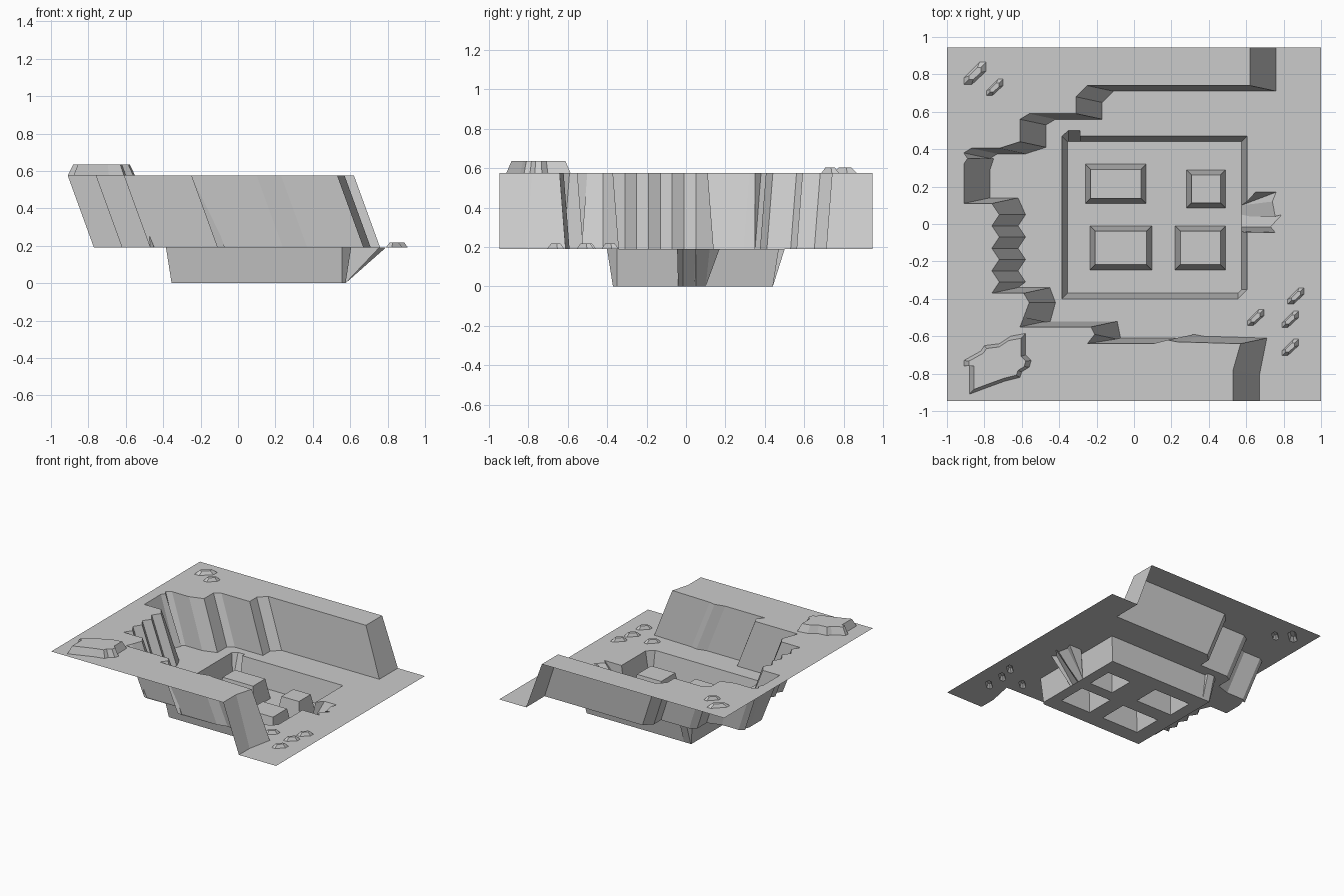
import bpy
import bmesh
from mathutils import Vector

if "Cube" in bpy.data.objects:
    bpy.data.objects.remove(bpy.data.objects["Cube"], do_unlink=True)

stone = bpy.data.materials.new("stone_grey")
stone.use_nodes = True
GREY = (0.6, 0.6, 0.6, 1)
stone.diffuse_color = GREY
stone.node_tree.nodes["Principled BSDF"].inputs["Base Color"].default_value = GREY

# Ground levels
PIT, FLOOR, PLATEAU = 0.0, 0.19, 0.575
EDGE = 0.945


def finish(name, bm):
    """Weld, turn every face of the sheet upward and make the object."""
    bmesh.ops.remove_doubles(bm, verts=bm.verts, dist=0.0005)
    bm.normal_update()
    for face in bm.faces:
        if face.normal.z < 0:
            face.normal_flip()
    mesh = bpy.data.meshes.new(name)
    bm.to_mesh(mesh)
    bm.free()
    mesh.materials.append(stone)
    obj = bpy.data.objects.new(name, mesh)
    bpy.context.collection.objects.link(obj)
    return obj


def add_sheet(bm, z, loops):
    """Flat sheet: the first loop is the border, the others are holes."""
    edges = []
    for loop in loops:
        points = list(dict.fromkeys((round(x, 4), round(y, 4)) for x, y in loop))
        verts = [bm.verts.new((x, y, z)) for x, y in points]
        for i, vert in enumerate(verts):
            edges.append(bm.edges.new((verts[i - 1], vert)))
    bmesh.ops.triangle_fill(bm, use_beauty=True, edges=edges, normal=(0, 0, 1))


def add_wall(bm, lower, z_low, upper, z_high, closed=True):
    """Sloping wall between two outlines with matching points."""
    low = [bm.verts.new((x, y, z_low)) for x, y in lower]
    high = [bm.verts.new((x, y, z_high)) for x, y in upper]
    for i in range(0 if closed else 1, len(low)):
        bm.faces.new((low[i - 1], low[i], high[i], high[i - 1]))


def sheet(name, z, loops):
    bm = bmesh.new()
    add_sheet(bm, z, loops)
    finish(name, bm)


def mound(name, base, top, z, height):
    """Raised hollow shape with sloping sides and a flat top."""
    bm = bmesh.new()
    add_wall(bm, base, z, top, z + height)
    add_sheet(bm, z + height, [top])
    finish(name, bm)


def shrink(loop, fx, fy):
    cx = (min(p[0] for p in loop) + max(p[0] for p in loop)) / 2
    cy = (min(p[1] for p in loop) + max(p[1] for p in loop)) / 2
    return [(cx + (x - cx) * fx, cy + (y - cy) * fy) for x, y in loop]


def rectangle(x0, x1, y0, y1):
    return [(x0, y0), (x1, y0), (x1, y1), (x0, y1)]


def clamp(value, low, high):
    return max(low, min(high, value))


# Cliff rim, walked from the back to the front
rim = [(.62, EDGE), (.62, .74), (-.25, .74), (-.31, .68), (-.31, .59), (-.56, .59),
       (-.61, .56), (-.61, .44), (-.72, .405), (-.87, .405), (-.91, .38), (-.89, .35),
       (-.91, .32), (-.91, .11)]
rim += [(-.76 + .04 * (i % 2), .11 - .06 * i) for i in range(9)]
rim += [(-.59, -.37), (-.56, -.42), (-.59, -.5), (-.61, -.55), (-.23, -.55),
        (-.21, -.59), (-.25, -.64), (.1, -.64), (.18, -.62), (.23, -.63),
        (.57, -.64), (.53, -.78), (.53, -EDGE)]

# Cliff foot leans to the left, and away from walls that run sideways
foot = []
for i, (x, y) in enumerate(rim):
    shift = 0
    if 0 < i < len(rim) - 1:
        run = rim[i + 1][0] - rim[i - 1][0]
        shift = 0 if abs(run) < 0.015 else (0.03 if run > 0 else -0.03)
    foot.append((x + 0.14, y + shift))

bm = bmesh.new()
add_wall(bm, foot, FLOOR, rim, PLATEAU, closed=False)
finish("cliff", bm)

# Pit rim with the corner notch, the ragged ramp and the cut corner
pit_rim = [(-.385, .47), (-.35, .5), (-.29, .5), (-.29, .47), (.605, .47), (.605, .12),
           (.65, .17), (.76, .17), (.74, .12), (.755, .04), (.79, .05), (.73, -.015),
           (.755, -.045), (.605, -.045), (.605, -.35), (.555, -.4), (-.385, -.4)]
pit_foot = []
for x, y in pit_rim:
    on_ramp = x > 0.6 and -0.1 < y < 0.2
    y_range = (-0.04, 0.1) if on_ramp else (-0.37, 0.44)
    pit_foot.append((clamp(x, -0.355, 0.575), clamp(y, *y_range)))

bm = bmesh.new()
add_wall(bm, pit_foot, PIT, pit_rim, FLOOR)
finish("pit_walls_and_ramp", bm)

# Blocks standing in the pit
blocks = [rectangle(-.26, .065, .11, .32), rectangle(.28, .49, .085, .29),
          rectangle(-.235, .095, -.245, -.01), rectangle(.22, .49, -.245, -.01)]
for i, base in enumerate(blocks):
    width = base[1][0] - base[0][0]
    depth = base[2][1] - base[1][1]
    top = shrink(base, 1 - 0.055 / width, 1 - 0.055 / depth)
    mound(f"pit_block_{i + 1}", base, top, PIT, 0.16)
sheet("pit_floor", PIT, [pit_foot] + blocks)

# Small rocks: centre, half size
ROCK = [(-1, -1), (-.3, -1), (1, .2), (1, 1), (.4, 1), (-1, -.4)]


def rock(name, x, y, size, z):
    base = [(x + px * size, y + py * size) for px, py in ROCK]
    mound(name, base, shrink(base, 0.55, 0.55), z, 0.027)
    return base


low_rocks = [rock(f"low_rock_{i + 1}", x, y, 0.044, FLOOR) for i, (x, y) in
             enumerate([(.65, -.5), (.865, -.385), (.835, -.51), (.835, -.66)])]
high_rocks = [rock("high_rock_1", -.85, .805, 0.06, PLATEAU),
              rock("high_rock_2", -.745, .73, 0.044, PLATEAU)]

# Stepped outcrop on the plateau
outcrop = [(-.91, -.73), (-.82, -.68), (-.8, -.65), (-.72, -.64), (-.66, -.6),
           (-.58, -.585), (-.58, -.7), (-.55, -.73), (-.56, -.765), (-.6, -.79),
           (-.61, -.82), (-.69, -.84), (-.8, -.88), (-.88, -.91), (-.88, -.76),
           (-.91, -.76)]
mound("stepped_outcrop", outcrop, shrink(outcrop, 0.84, 0.84), PLATEAU, 0.06)

# Flat ground around everything
sheet("lower_floor", FLOOR,
      [foot + [(1, -EDGE), (1, EDGE)], pit_rim] + low_rocks)
sheet("upper_plateau", PLATEAU,
      [rim + [(-1, -EDGE), (-1, EDGE)], outcrop] + high_rocks)
